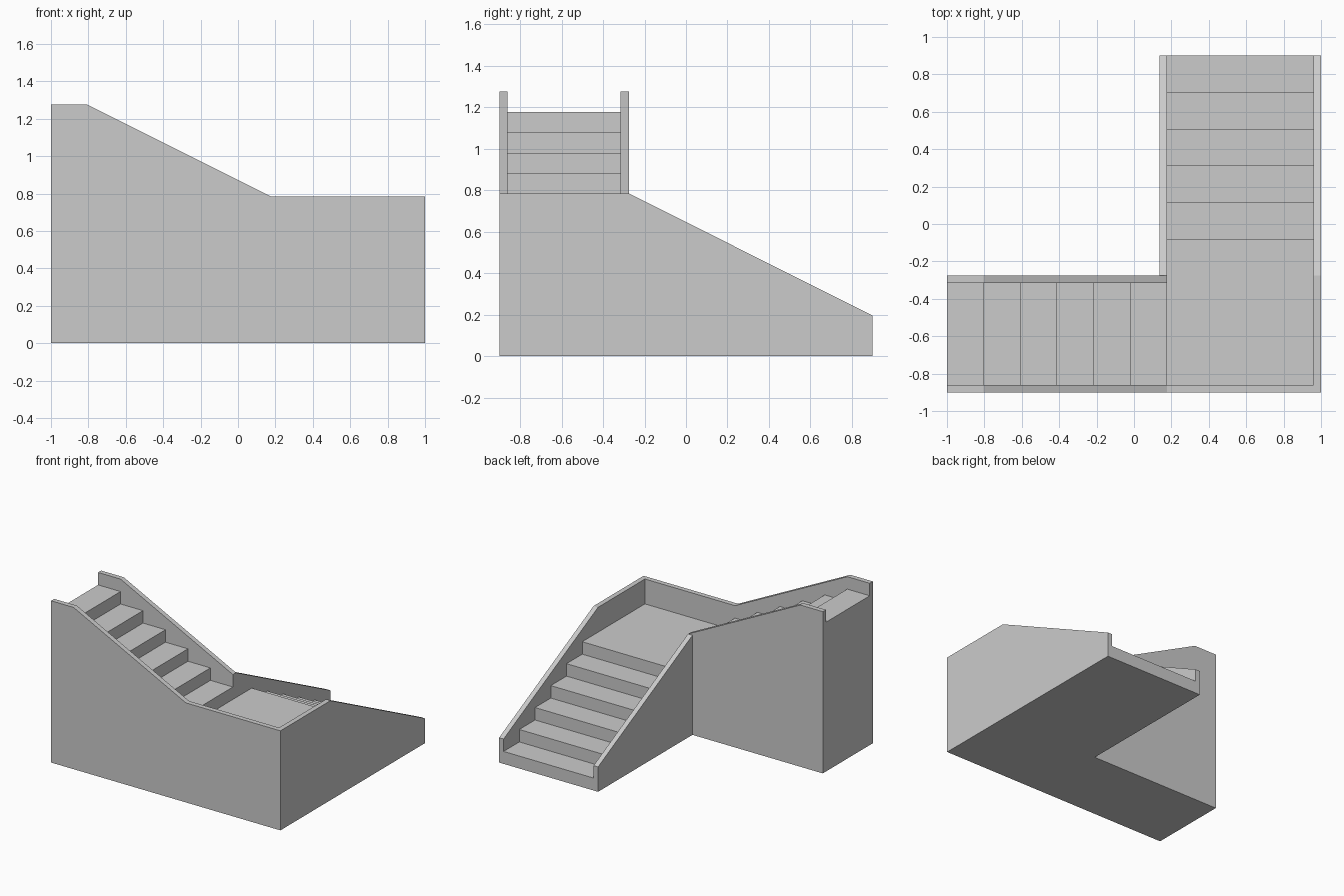
import bpy, bmesh

if "Cube" in bpy.data.objects:
    bpy.data.objects.remove(bpy.data.objects["Cube"])

RUN, RISE, T = 0.196, 0.0981, 0.039      # tread depth, riser height, wall thickness
CX = -1 + 6 * RUN                        # landing edge facing the upper flight
CY = 0.9 - 6 * RUN                       # landing edge facing the lower flight
RAIL = 8 * RISE                          # wall height around the landing


def extrude(name, profile, axis, lo, hi):
    """Extrude an (a, z) profile along 'x' (a = y) or 'y' (a = x)."""
    bm = bmesh.new()
    put = (lambda a, z, d: (d, a, z)) if axis == 'x' else (lambda a, z, d: (a, d, z))
    near = [bm.verts.new(put(a, z, lo)) for a, z in profile]
    far = [bm.verts.new(put(a, z, hi)) for a, z in profile]
    bm.faces.new(near)
    bm.faces.new(far)
    n = len(profile)
    for i in range(n):
        j = (i + 1) % n
        bm.faces.new((near[i], near[j], far[j], far[i]))
    bmesh.ops.recalc_face_normals(bm, faces=bm.faces)
    mesh = bpy.data.meshes.new(name)
    bm.to_mesh(mesh)
    bm.free()
    obj = bpy.data.objects.new(name, mesh)
    bpy.context.collection.objects.link(obj)
    return obj


# Lower flight climbing towards -y, ending in the corner landing
steps = [(0.9, 0)]
for i in range(6):
    y, z = 0.9 - i * RUN, (i + 1) * RISE
    steps += [(y, z), (y - RUN if i < 5 else -0.9 + T, z)]
steps.append((-0.9 + T, 0))
extrude("lower_flight_and_landing", steps, 'x', CX, 1 - T)

# Upper flight climbing towards -x
steps = [(CX, 0)]
for i in range(6):
    x, z = CX - i * RUN, (i + 7) * RISE
    steps += [(x, z), (x - RUN, z)]
steps.append((-1, 0))
extrude("upper_flight", steps, 'y', -0.9 + T, CY - T)

# Side walls of the upper flight; the front one also borders the landing
slope = [(CX, RAIL), (-1 + RUN, 13 * RISE), (-1, 13 * RISE), (-1, 0)]
extrude("front_wall", [(1, 0), (1, RAIL)] + slope, 'y', -0.9, -0.9 + T)
extrude("upper_inner_wall", [(CX, 0)] + slope, 'y', CY - T, CY)

# Side walls of the lower flight; the right one also borders the landing
slope = [(0.9, 0), (0.9, 2 * RISE), (CY, RAIL)]
extrude("right_wall", slope + [(-0.9 + T, RAIL), (-0.9 + T, 0)], 'x', 1 - T, 1)
extrude("lower_inner_wall", slope + [(CY, 0)], 'x', CX - T, CX)
